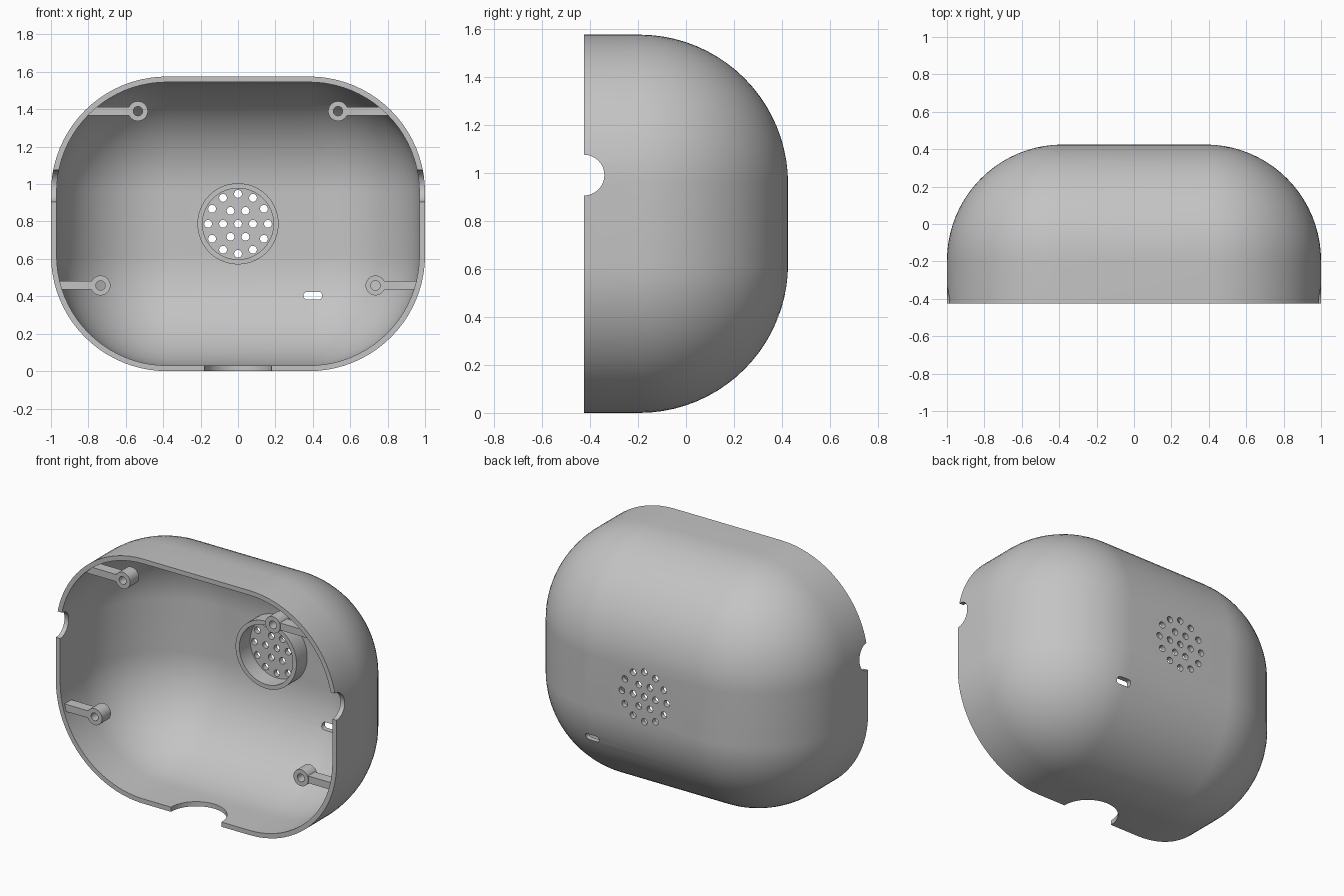
import bpy, bmesh, math
from math import sin, cos, pi, sqrt
from mathutils import Matrix, Vector

if "Cube" in bpy.data.objects:
    bpy.data.objects.remove(bpy.data.objects["Cube"])

R, WALL = 0.62, 0.03               # outer corner radius, wall thickness
CX, CZ, MID = 0.38, 0.1675, 0.7875  # corner centre offsets, middle height
FRONT, CY = -0.425, -0.195         # open rim, start of the rounded back

grey = bpy.data.materials.new("plain grey")
grey.use_nodes = True
grey.diffuse_color = (0.55, 0.55, 0.55, 1)
grey.node_tree.nodes["Principled BSDF"].inputs["Base Color"].default_value = grey.diffuse_color


def make(name, bm):
    bmesh.ops.recalc_face_normals(bm, faces=bm.faces)
    mesh = bpy.data.meshes.new(name)
    bm.to_mesh(mesh)
    bm.free()
    ob = bpy.data.objects.new(name, mesh)
    mesh.materials.append(grey)
    bpy.context.collection.objects.link(ob)
    return ob


def activate(ob):
    bpy.ops.object.select_all(action='DESELECT')
    ob.select_set(True)
    bpy.context.view_layer.objects.active = ob


def smooth(ob):
    activate(ob)
    bpy.ops.object.shade_smooth_by_angle(angle=math.radians(30))


def bridge(bm, a, b):
    n = len(a)
    for i in range(n):
        bm.faces.new((a[i], a[(i + 1) % n], b[(i + 1) % n], b[i]))


def outline(bm, r, y, steps=20):
    """Rounded rectangle loop with corner radius r at depth y."""
    loop = []
    for k, (sx, sz) in enumerate(((1, 1), (-1, 1), (-1, -1), (1, -1))):
        for i in range(steps + 1):
            a = (k + i / steps) * pi / 2
            loop.append(bm.verts.new((sx * CX + r * cos(a), y, MID + sz * CZ + r * sin(a))))
    return loop


def skin(bm, r, rows=20):
    """Loops from the rim to the closed back; returns the rim loop."""
    loops = [outline(bm, r, FRONT)]
    for i in range(rows + 1):
        a = i / rows * pi / 2
        loops.append(outline(bm, r * cos(a), CY + r * sin(a)))
    for a, b in zip(loops, loops[1:]):
        bridge(bm, a, b)
    bm.faces.new(loops[-1])
    return loops[0]


def tube(name, x, z, ro, ri, y0, y1, n=40):
    bm = bmesh.new()
    loops = [[bm.verts.new((x + r * cos(2 * pi * i / n), y, z + r * sin(2 * pi * i / n)))
              for i in range(n)] for r, y in ((ro, y0), (ro, y1), (ri, y1), (ri, y0))]
    for k in range(4):
        bridge(bm, loops[k], loops[(k + 1) % 4])
    smooth(make(name, bm))


def cylinder(bm, centre, axis, r, length, n=48):
    turn = Vector((0, 0, 1)).rotation_difference(Vector(axis)).to_matrix().to_4x4()
    bmesh.ops.create_cone(bm, cap_ends=True, segments=n, radius1=r, radius2=r,
                          depth=length, matrix=Matrix.Translation(centre) @ turn)


def prism(bm, points, y0, y1):
    a, b = ([bm.verts.new((x, y, z)) for x, z in points] for y in (y0, y1))
    bridge(bm, a, b)
    bm.faces.new(a)
    bm.faces.new(b[::-1])


# Hollow shell
bm = bmesh.new()
bridge(bm, skin(bm, R), skin(bm, R - WALL))
bmesh.ops.remove_doubles(bm, verts=bm.verts, dist=0.0001)
shell = make("shell", bm)

# Openings: side notches, bottom notch, speaker holes, slot
bm = bmesh.new()
for side in (-1, 1):
    cylinder(bm, (side, FRONT, 0.99), (1, 0, 0), 0.085, 0.3)
cylinder(bm, (0, FRONT, 0), (0, 0, 1), 0.18, 0.3)
for count, radius in ((1, 0), (6, 0.08), (12, 0.16)):
    for i in range(count):
        a = 2 * pi * i / count
        cylinder(bm, (radius * cos(a), 0.41, MID + radius * sin(a)), (0, 1, 0), 0.021, 0.15, 16)
slot = []
for sx in (1, -1):
    for i in range(9):
        a = (i / 8 - 0.5) * pi + (0 if sx > 0 else pi)
        slot.append((0.4 + sx * 0.032 + 0.018 * cos(a), 0.403 + 0.021 * sin(a)))
prism(bm, slot, 0.1, 0.6)
cutter = make("opening_cutter", bm)
cutter.hide_render = True

cut = shell.modifiers.new("openings", 'BOOLEAN')
cut.operation, cut.solver, cut.object = 'DIFFERENCE', 'EXACT', cutter
activate(shell)
bpy.ops.object.modifier_apply(modifier=cut.name)
bpy.data.objects.remove(cutter)
smooth(shell)

# Speaker seat inside the back wall
tube("speaker_ring", 0, MID, 0.217, 0.19, 0.285, 0.403, 64)


def wall_x(z):
    """Half width at height z, in the middle of the wall."""
    dz = max(abs(z - MID) - CZ, 0)
    return CX + sqrt((R - WALL / 2) ** 2 - dz ** 2)


# Screw posts and the ribs that hold them to the wall
for level, x, z in (("upper", 0.535, 1.39), ("lower", 0.735, 0.458)):
    for side, word in ((1, "left"), (-1, "right")):
        tube(f"{level}_{word}_post", side * x, z, 0.053, 0.025, -0.41, -0.32)
        lo, hi = z - 0.023, z + 0.023
        bm = bmesh.new()
        prism(bm, [(side * (x + 0.04), lo), (side * wall_x(lo), lo),
                   (side * wall_x(hi), hi), (side * (x + 0.04), hi)], -0.405, -0.335)
        make(f"{level}_{word}_rib", bm)
